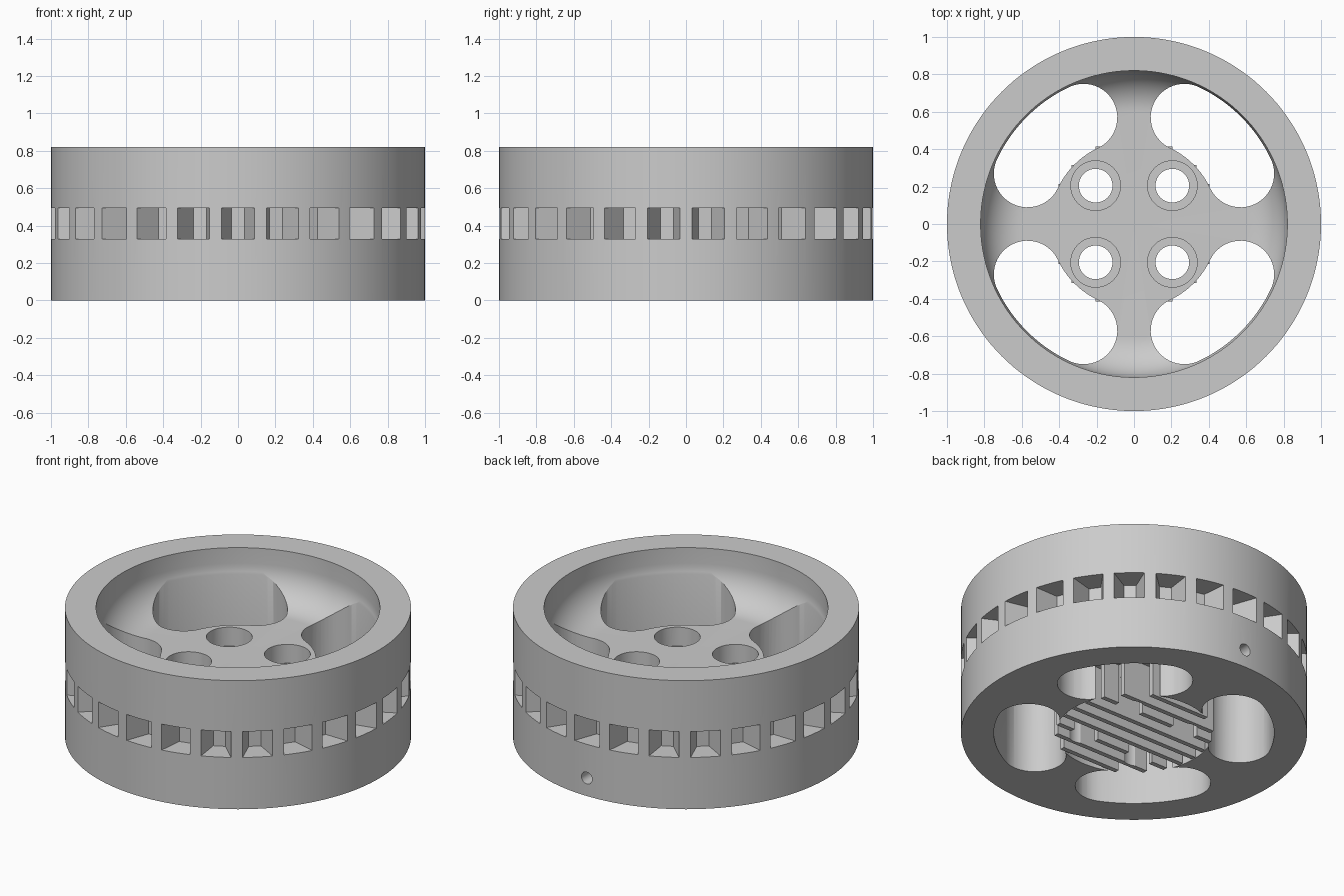
import bpy, bmesh, math
from mathutils import Matrix, Vector

cube = bpy.data.objects.get("Cube")
if cube:
    bpy.data.objects.remove(cube, do_unlink=True)

HEIGHT, FLOOR, RECESS = 0.82, 0.5, 0.25
HUB, BOWL = 0.45, 0.82

grey = bpy.data.materials.new("light_grey")
grey.use_nodes = True
grey.diffuse_color = (0.6, 0.6, 0.6, 1)
grey.node_tree.nodes["Principled BSDF"].inputs["Base Color"].default_value = (0.6, 0.6, 0.6, 1)


def finish(name, bm):
    bmesh.ops.recalc_face_normals(bm, faces=bm.faces)
    mesh = bpy.data.meshes.new(name)
    bm.to_mesh(mesh)
    bm.free()
    mesh.materials.append(grey)
    ob = bpy.data.objects.new(name, mesh)
    bpy.context.collection.objects.link(ob)
    return ob


def lathe(name, profile, steps=144):
    bm = bmesh.new()
    verts = [bm.verts.new((r, 0, z)) for r, z in profile]
    edges = [bm.edges.new(pair) for pair in zip(verts, verts[1:])]
    bmesh.ops.spin(bm, geom=verts + edges, cent=(0, 0, 0), axis=(0, 0, 1),
                   angle=math.tau, steps=steps)
    bmesh.ops.remove_doubles(bm, verts=bm.verts, dist=1e-5)
    return finish(name, bm)


def prism(bm, outline, depth, matrix=Matrix()):
    """Extrude a flat outline along +z, then place it."""
    base = [bm.verts.new(matrix @ Vector((x, y, 0))) for x, y in outline]
    top = [bm.verts.new(matrix @ Vector((x, y, depth))) for x, y in outline]
    bm.faces.new(base[::-1])
    bm.faces.new(top)
    for i in range(len(base)):
        j = (i + 1) % len(base)
        bm.faces.new((base[i], base[j], top[j], top[i]))


def arc(cx, cy, r, a0, a1, n):
    return [(cx + r * math.cos(math.radians(a0 + (a1 - a0) * i / n)),
             cy + r * math.sin(math.radians(a0 + (a1 - a0) * i / n))) for i in range(n + 1)]


def circle(cx, cy, r, n=40):
    return arc(cx, cy, r, 0, 360, n)[:-1]


def carve(ob, cutters):
    for c in cutters:
        mod = ob.modifiers.new("cut", 'BOOLEAN')
        mod.object, mod.operation, mod.solver = c, 'DIFFERENCE', 'EXACT'
    graph = bpy.context.evaluated_depsgraph_get()
    mesh = bpy.data.meshes.new_from_object(ob.evaluated_get(graph))
    ob.modifiers.clear()
    ob.data = mesh


# Wheel body: flat rim, bowl with a filleted floor
fillet = 0.22
bowl_curve = arc(BOWL - fillet, FLOOR + fillet, fillet, 0, -90, 14)
wheel = lathe("wheel_body", [(0, 0), (1, 0), (1, HEIGHT), (BOWL, HEIGHT)] + bowl_curve + [(0, FLOOR)])

# Four kidney-shaped windows between the spokes
bm = bmesh.new()
mid, cap, half = 0.63, 0.18, 19.7
c, s = mid * math.cos(math.radians(half)), mid * math.sin(math.radians(half))
kidney = (arc(0, 0, mid + cap, -half, half, 24) + arc(c, s, cap, half, half + 180, 24)[1:]
          + arc(0, 0, mid - cap, half, -half, 24)[1:] + arc(c, -s, cap, 180 - half, 360 - half, 24)[1:-1])
for k in range(4):
    turn = Matrix.Rotation(math.radians(45 + 90 * k), 4, 'Z')
    prism(bm, kidney, 1.2, Matrix.Translation((0, 0, -0.2)) @ turn)
windows = finish("window_cutter", bm)

# Round recess under the hub
bm = bmesh.new()
prism(bm, circle(0, 0, HUB + 0.006, 96), RECESS + 0.2, Matrix.Translation((0, 0, -0.2)))
recess = finish("recess_cutter", bm)

# Bolt holes and their counterbores
bolts = [(x, y) for x in (-0.205, 0.205) for y in (-0.205, 0.205)]
bm = bmesh.new()
for x, y in bolts:
    prism(bm, circle(x, y, 0.09), 1.2, Matrix.Translation((0, 0, -0.2)))
holes = finish("bolt_hole_cutter", bm)
bm = bmesh.new()
for x, y in bolts:
    prism(bm, circle(x, y, 0.133), 0.5, Matrix.Translation((0, 0, FLOOR - 0.12)))
counterbores = finish("counterbore_cutter", bm)

# Tapered pockets round the outer wall
bm = bmesh.new()
pockets = 26
taper = [(0.85, -0.035), (1.05, -0.107), (1.05, 0.107), (0.85, 0.035)]
for k in range(pockets):
    turn = Matrix.Rotation(-math.pi / 2 + math.tau * k / pockets, 4, 'Z')
    prism(bm, taper, 0.165, Matrix.Translation((0, 0, 0.33)) @ turn)
pocket_ring = finish("pocket_cutter", bm)

# Small valve hole at the back
bm = bmesh.new()
prism(bm, circle(0, 0, 0.038, 24), 0.6,
      Matrix.Translation((0, 1.1, 0.115)) @ Matrix.Rotation(math.pi / 2, 4, 'X'))
valve = finish("valve_hole_cutter", bm)

cutters = [windows, recess, holes, counterbores, pocket_ring, valve]
carve(wheel, cutters)

# Parallel ribs hanging in the hub recess, interrupted by the bolt holes
bm = bmesh.new()
for k in range(-4, 5):
    y = 0.1 * k
    x = math.sqrt(HUB ** 2 - y ** 2)
    t = 0.015
    prism(bm, [(-x, y - t), (x, y - t), (x, y + t), (-x, y + t)], RECESS + 0.01)
ribs = finish("hub_ribs", bm)
carve(ribs, [holes])

for cutter in cutters:
    bpy.data.objects.remove(cutter, do_unlink=True)

for ob in (wheel, ribs):
    bpy.ops.object.select_all(action='DESELECT')
    ob.select_set(True)
    bpy.context.view_layer.objects.active = ob
    bpy.ops.object.shade_smooth_by_angle(angle=math.radians(30))
